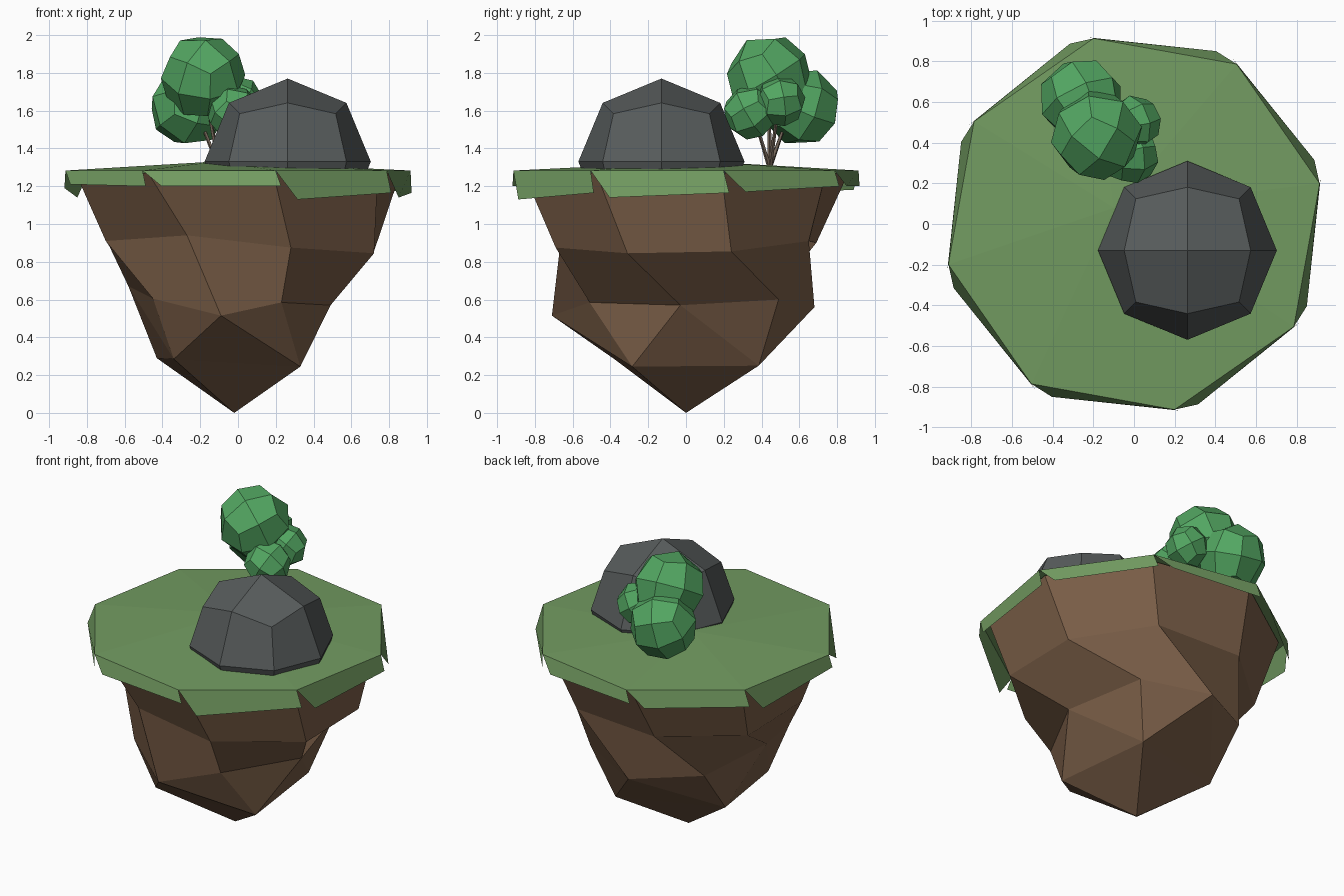
import bpy, bmesh, math
from mathutils import Vector, Euler

if "Cube" in bpy.data.objects:
    bpy.data.objects.remove(bpy.data.objects["Cube"])


def material(name, rgb):
    m = bpy.data.materials.new(name)
    m.diffuse_color = (*rgb, 1)
    m.use_nodes = True
    m.node_tree.nodes["Principled BSDF"].inputs["Base Color"].default_value = m.diffuse_color
    return m


SOIL = material("soil", (0.20, 0.115, 0.065))
GRASS = material("grass", (0.17, 0.33, 0.12))
LEAF = material("leaf", (0.085, 0.38, 0.12))
STONE = material("stone", (0.095, 0.105, 0.105))
BARK = material("bark", (0.16, 0.12, 0.09))


def finish(name, bm, mat, fix=True):
    if fix:
        bmesh.ops.recalc_face_normals(bm, faces=bm.faces)
    me = bpy.data.meshes.new(name)
    bm.to_mesh(me)
    bm.free()
    me.materials.append(mat)
    ob = bpy.data.objects.new(name, me)
    bpy.context.collection.objects.link(ob)
    return ob


def octagon(r, z):
    return [Vector((r * math.cos(math.radians(12.3 + 45 * k)),
                    r * math.sin(math.radians(12.3 + 45 * k)), z)) for k in range(8)]


# Rock body: three eight-sided rings, a four-sided ring and a tip
bm = bmesh.new()
upper = [(.72, .24, .855), (.35, .65, .91), (-.25, .69, .90), (-.68, .32, .88),
         (-.70, -.22, .91), (-.27, -.66, .94), (.28, -.69, .875), (.72, -.31, .845)]
middle = [(.36, .49, .60), (-.05, .68, .56), (-.45, .45, .60), (-.58, -.02, .67),
          (-.45, -.45, .605), (-.09, -.71, .515), (.23, -.51, .585), (.49, -.03, .57)]
lower = [(.25, .385, .25), (-.43, .20, .29), (-.34, -.38, .285), (.33, -.285, .245)]
A, B, C, D = [[bm.verts.new(p) for p in ring]
              for ring in (octagon(.88, 1.27), upper, middle, lower)]
tip = bm.verts.new((-.02, 0, 0))
bm.faces.new(A)
for k in range(8):
    n = (k + 1) % 8
    bm.faces.new((A[k], A[n], B[n], B[k]))
    bm.faces.new((B[k], B[n], C[n], C[k]))
for j in range(4):
    k, d, e = 2 * j, D[j], D[(j + 1) % 4]
    bm.faces.new((C[k - 1], C[k], d))
    bm.faces.new((C[k], C[k + 1], d))
    bm.faces.new((C[k + 1], e, d))
    bm.faces.new((d, e, tip))
finish("island_rock", bm, SOIL)

# Grass cap: shallow cone with one hanging flap per side
bm = bmesh.new()
P = octagon(.935, 1.283)
rim = [bm.verts.new(p) for p in P]
peak = bm.verts.new((-.1, .08, 1.332))
drops = [(1.17, 1.20), (1.20, 1.20), (1.18, 1.17), (1.14, 1.19),
         (1.21, 1.20), (1.20, 1.20), (1.13, 1.165), (1.14, 1.165)]
for k in range(8):
    n = (k + 1) % 8
    bm.faces.new((rim[k], rim[n], peak))
    along = (P[n] - P[k]).normalized()
    out = Vector((along.y, -along.x, 0))
    s = P[k] + along * .11 + out * .045
    e = P[n] + along * .03 + out * .0
    s.z, e.z = drops[k]
    bm.faces.new((rim[n], rim[k], bm.verts.new(s), bm.verts.new(e)))
finish("grass_cap", bm, GRASS)


# Faceted ball: a cube subdivided once and pushed onto a sphere
def ball(name, centre, r, turn, mat):
    bm = bmesh.new()
    bmesh.ops.create_cube(bm, size=2)
    bmesh.ops.subdivide_edges(bm, edges=bm.edges[:], cuts=1, use_grid_fill=True)
    rot = Euler([math.radians(a) for a in turn]).to_matrix()
    for v in bm.verts:
        v.co = Vector(centre) + rot @ (v.co.normalized() * r)
    return finish(name, bm, mat)


# Boulder, sunk halfway into the grass
ball("boulder", (.263, -.13, 1.33), .44, (0, 0, 0), STONE)

# Tree foliage
ball("foliage_top", (-.185, .44, 1.78), .227, (25, 20, -30), LEAF)
ball("foliage_back", (-.26, .61, 1.62), .212, (-20, 15, 20), LEAF)
ball("foliage_front", (-.02, .34, 1.59), .145, (35, 30, 10), LEAF)
ball("foliage_side", (0, .50, 1.65), .135, (10, 35, 15), LEAF)

# Tree branches spreading from one foot
foot = Vector((-.10, .443, 1.30))
ends = [(-.17, .44, 1.68), (-.22, .55, 1.60), (-.03, .36, 1.57), (-.02, .49, 1.62)]
for i, end in enumerate(ends):
    bm = bmesh.new()
    d = Vector(end) - foot
    bmesh.ops.create_cone(bm, cap_ends=True, segments=5, radius1=.013, radius2=.007, depth=d.length)
    q = d.to_track_quat('Z', 'Y').to_matrix()
    for v in bm.verts:
        v.co = foot + d / 2 + q @ v.co
    finish(f"branch_{i + 1}", bm, BARK)
